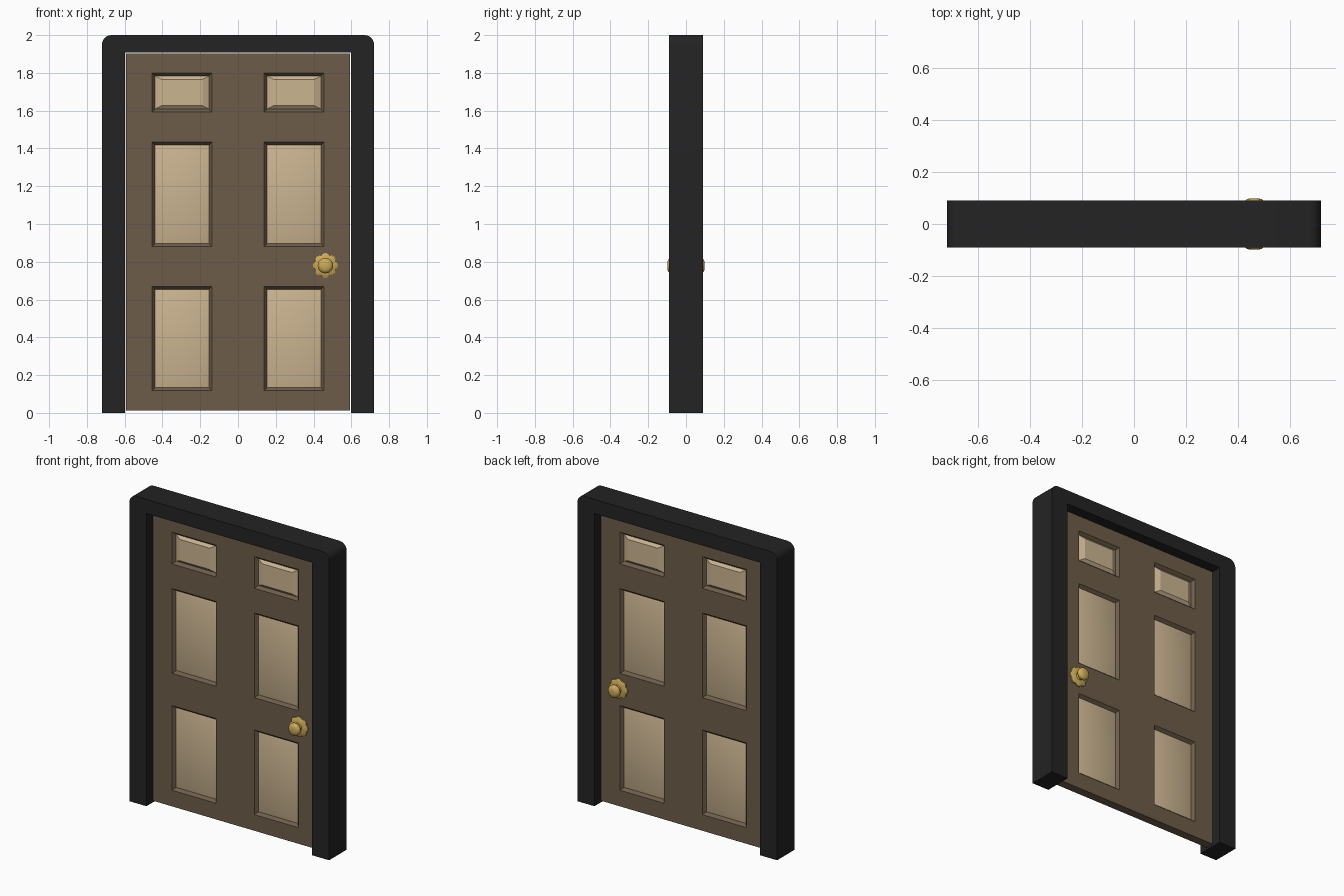
import bpy, bmesh, math

if "Cube" in bpy.data.objects:
    bpy.data.objects.remove(bpy.data.objects["Cube"])

def material(name, rgb):
    m = bpy.data.materials.new(name)
    m.diffuse_color = (*rgb, 1)
    m.use_nodes = True
    m.node_tree.nodes["Principled BSDF"].inputs["Base Color"].default_value = m.diffuse_color
    return m

BLACK = material("frame black", (0.017, 0.017, 0.017))
BROWN = material("door brown", (0.155, 0.108, 0.068))
BEIGE = material("panel beige", (0.60, 0.46, 0.285))
GOLD = material("knob brass", (0.60, 0.40, 0.10))

def make_object(name, bm, mat, smooth=None, mirror=True):
    me = bpy.data.meshes.new(name)
    bm.to_mesh(me)
    bm.free()
    me.materials.append(mat)
    ob = bpy.data.objects.new(name, me)
    bpy.context.collection.objects.link(ob)
    if smooth:
        bpy.ops.object.select_all(action='DESELECT')
        ob.select_set(True)
        bpy.context.view_layer.objects.active = ob
        bpy.ops.object.shade_smooth_by_angle(angle=math.radians(smooth))
    if mirror:  # front half repeated on the back
        mod = ob.modifiers.new("back half", 'MIRROR')
        mod.use_axis = (False, True, False)
    return ob

def rect(bm, x0, x1, z0, z1, y):
    return [bm.verts.new((x, y, z)) for x, z in ((x0, z0), (x1, z0), (x1, z1), (x0, z1))]

def ring(bm, a, b):
    for i in range(4):
        j = (i + 1) % 4
        bm.faces.new((a[i], a[j], b[j], b[i]))

# Frame: arch outline with rounded top corners, extruded in depth
W, IN, TOP, R, D = 0.72, 0.597, 1.907, 0.05, 0.09
outline = [(-IN, 0), (-IN, TOP), (IN, TOP), (IN, 0), (W, 0)]
for cx, start in ((W - R, 0), (-W + R, 90)):
    for k in range(7):
        a = math.radians(start + 15 * k)
        outline.append((cx + R * math.cos(a), 2 - R + R * math.sin(a)))
outline.append((-W, 0))
bm = bmesh.new()
face = bm.faces.new([bm.verts.new((x, -D, z)) for x, z in outline])
ext = bmesh.ops.extrude_face_region(bm, geom=[face])
bmesh.ops.translate(bm, vec=(0, 2 * D, 0), verts=[v for v in ext['geom'] if isinstance(v, bmesh.types.BMVert)])
bmesh.ops.recalc_face_normals(bm, faces=bm.faces)
make_object("door_frame", bm, BLACK, smooth=30, mirror=False)

# Door slab: grid of rails and stiles with chamfered openings
FACE, FLOOR, RIM = -0.028, -0.009, 0.016
xs = [-0.592, -0.455, -0.138, 0.138, 0.455, 0.592]
zs = [0.013, 0.118, 0.67, 0.88, 1.433, 1.593, 1.80, 1.902]
bm = bmesh.new()
openings = []
for i in range(len(xs) - 1):
    for j in range(len(zs) - 1):
        x0, x1, z0, z1 = xs[i], xs[i + 1], zs[j], zs[j + 1]
        outer = rect(bm, x0, x1, z0, z1, FACE)
        if i % 2 and j % 2:
            hole = (x0 + RIM, x1 - RIM, z0 + RIM, z1 - RIM)
            ring(bm, outer, rect(bm, *hole, FLOOR))
            openings.append(hole)
        else:
            bm.faces.new(outer)
edge = (xs[0], xs[-1], zs[0], zs[-1])
ring(bm, rect(bm, *edge, 0), rect(bm, *edge, FACE))
bmesh.ops.remove_doubles(bm, verts=bm.verts, dist=1e-5)
make_object("door_slab", bm, BROWN)

# Raised panels: crisp bevel on the small top pair, soft on the tall ones
for n, (x0, x1, z0, z1) in enumerate(openings):
    small = z1 - z0 < 0.3
    dx, dz = (0.035, 0.018) if small else (0.012, 0.012)
    bm = bmesh.new()
    base = rect(bm, x0, x1, z0, z1, FLOOR)
    top = rect(bm, x0 + dx, x1 - dx, z0 + dz, z1 - dz, -0.024 if small else -0.014)
    ring(bm, base, top)
    bm.faces.new(top)
    make_object(f"panel_{n + 1}", bm, BEIGE, smooth=None if small else 60)

# Knob: scalloped rosette, neck and ball turned around the y axis
profile = [(0.066, 0.027), (0.066, 0.036), (0.052, 0.043), (0.027, 0.045), (0.021, 0.056),
           (0.032, 0.062), (0.039, 0.070), (0.041, 0.078), (0.038, 0.088), (0.028, 0.096), (0.014, 0.099)]
SEG, KX, KZ = 48, 0.463, 0.78
bm = bmesh.new()
rows = []
for r, depth in profile:
    row = []
    for s in range(SEG):
        a = 2 * math.pi * s / SEG
        rr = r * (0.88 + 0.12 * abs(math.cos(4 * a))) if r > 0.06 else r
        row.append(bm.verts.new((KX + rr * math.cos(a), -depth, KZ + rr * math.sin(a))))
    rows.append(row)
for a, b in zip(rows, rows[1:]):
    for s in range(SEG):
        t = (s + 1) % SEG
        bm.faces.new((a[s], a[t], b[t], b[s]))
bm.faces.new(rows[-1])
make_object("door_knob", bm, GOLD, smooth=40)
